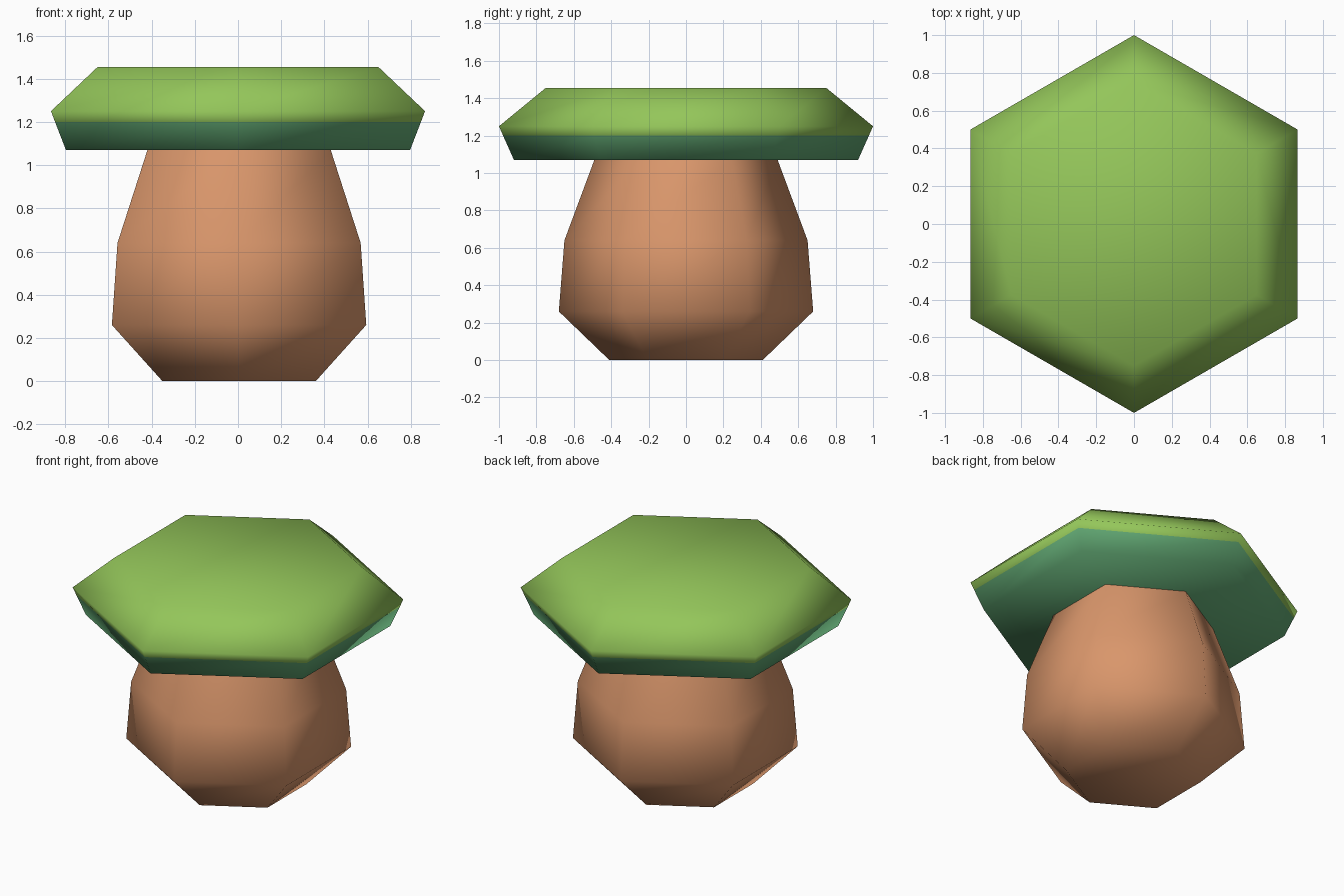
import bpy, bmesh, math

if "Cube" in bpy.data.objects:
    bpy.data.objects.remove(bpy.data.objects["Cube"])


def material(name, rgb):
    m = bpy.data.materials.new(name)
    m.diffuse_color = (*rgb, 1)
    m.use_nodes = True
    m.node_tree.nodes["Principled BSDF"].inputs["Base Color"].default_value = m.diffuse_color
    return m


def hex_loft(name, profile, mats, split_z=None, x=0.0):
    """Six-sided lathe of (radius, z) rings with closed ends; corners point along y."""
    bm = bmesh.new()
    rings = []
    for r, z in profile:
        angles = [math.radians(30 + 60 * i) for i in range(6)]
        rings.append([bm.verts.new((x + r * math.cos(a), r * math.sin(a), z)) for a in angles])
    for low, high in zip(rings, rings[1:]):
        for i in range(6):
            j = (i + 1) % 6
            bm.faces.new((low[i], low[j], high[j], high[i]))
    bm.faces.new(rings[0][::-1])
    bm.faces.new(rings[-1])
    for f in bm.faces:
        f.smooth = True
        # second colour below the split height
        if split_z and f.calc_center_median().z < split_z:
            f.material_index = 1
    mesh = bpy.data.meshes.new(name)
    bm.to_mesh(mesh)
    bm.free()
    for m in mats:
        mesh.materials.append(m)
    obj = bpy.data.objects.new(name, mesh)
    bpy.context.collection.objects.link(obj)
    return obj


light_green = material("light_green", (0.296, 0.565, 0.102))
dark_green = material("dark_green", (0.127, 0.413, 0.181))
clay = material("clay_brown", (0.694, 0.305, 0.147))

# Bulging stem, its top tucked into the cap
hex_loft("stem", [(0.41, 0), (0.68, 0.26), (0.65, 0.64), (0.49, 1.07), (0.475, 1.11)],
         [clay], x=0.005)

# Wide cap, dark green on the underside and lower rim
hex_loft("cap", [(0.92, 1.07), (0.978, 1.2), (1.0, 1.25), (0.75, 1.455)],
         [light_green, dark_green], split_z=1.2)
